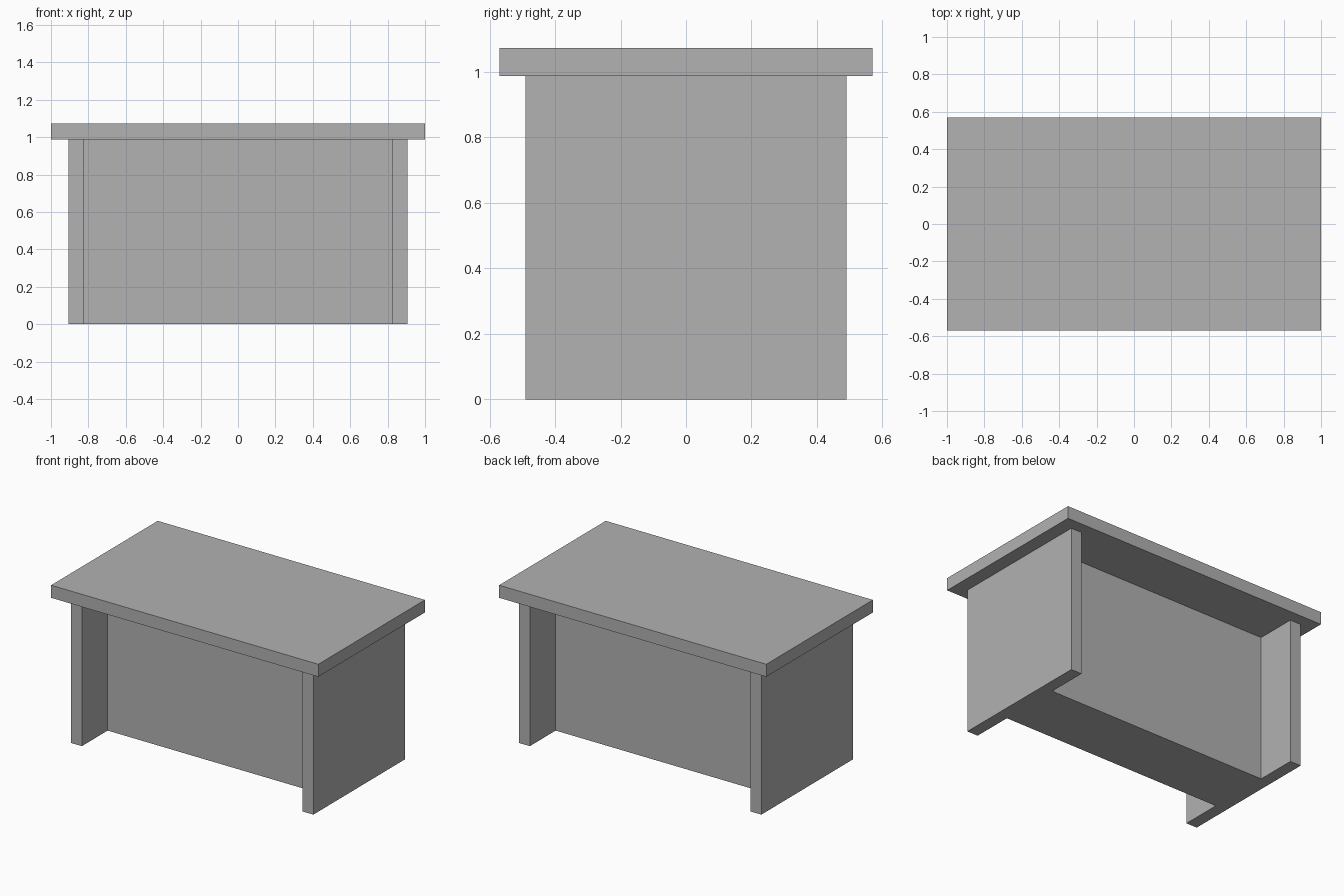
import bpy

cube = bpy.data.objects.get("Cube")
if cube:
    bpy.data.objects.remove(cube, do_unlink=True)

# Single plain grey finish
grey = bpy.data.materials.new("plain_grey")
grey.use_nodes = True
colour = (0.445, 0.445, 0.445, 1)
grey.diffuse_color = colour
grey.node_tree.nodes["Principled BSDF"].inputs["Base Color"].default_value = colour


def box(name, low, high):
    """Flat-sided box between two opposite corners."""
    centre = [(a + b) / 2 for a, b in zip(low, high)]
    bpy.ops.mesh.primitive_cube_add(size=1, location=centre)
    obj = bpy.context.object
    obj.name = name
    obj.scale = [b - a for a, b in zip(low, high)]
    bpy.ops.object.transform_apply(location=False, rotation=False, scale=True)
    obj.data.materials.append(grey)
    return obj


UNDERSIDE, TOP = 0.988, 1.073
INNER, OUTER = 0.826, 0.907

# Overhanging table top
box("table_top", (-1, -0.57, UNDERSIDE), (1, 0.57, TOP))

# Side panels that act as legs
box("left_side_panel", (INNER, -0.49, 0), (OUTER, 0.49, UNDERSIDE))
box("right_side_panel", (-OUTER, -0.49, 0), (-INNER, 0.49, UNDERSIDE))

# Recessed solid core between the panels
box("centre_core", (-INNER, -0.214, 0), (INNER, 0.214, UNDERSIDE))
